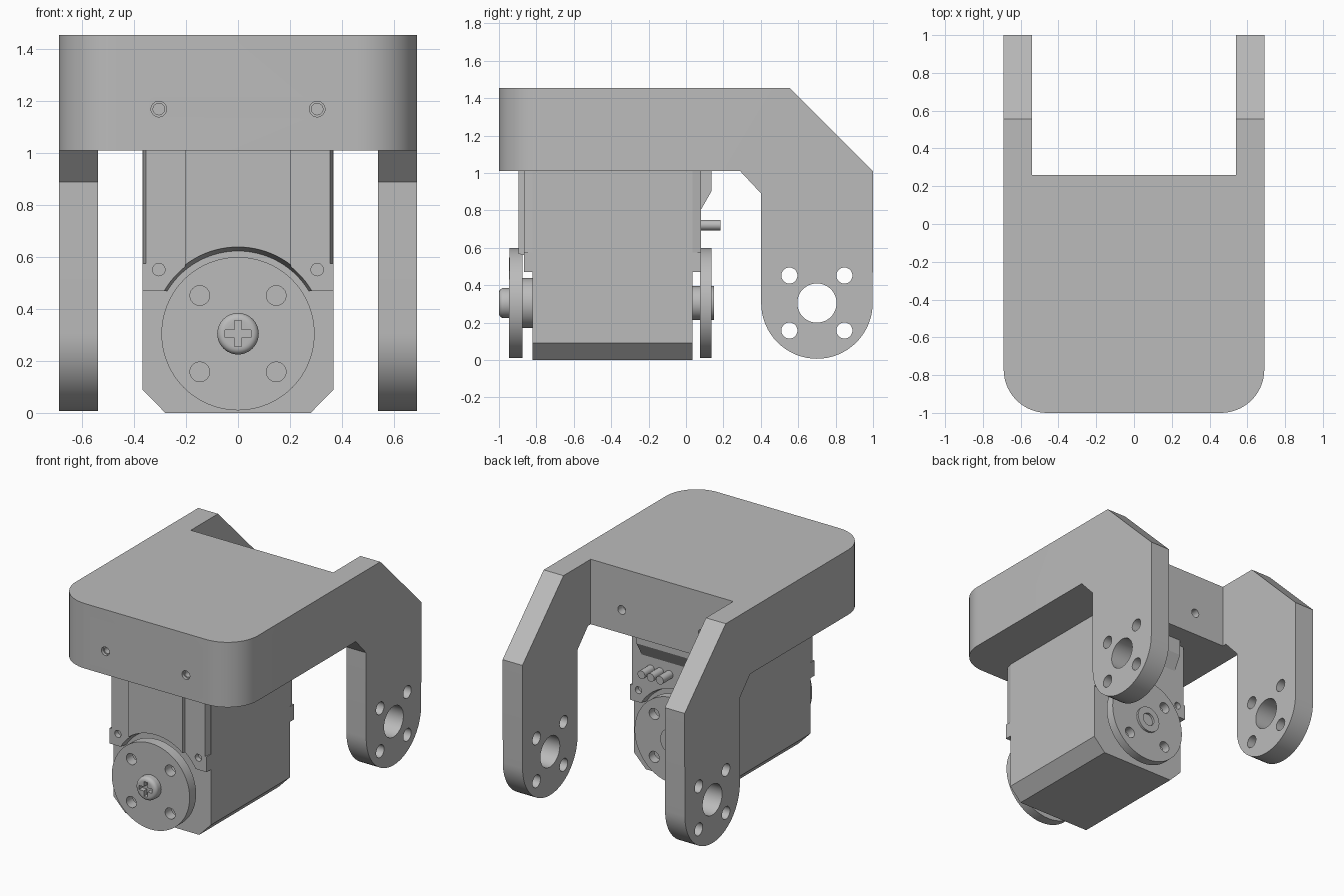
import bpy, bmesh, math
from mathutils import Matrix, Vector

if "Cube" in bpy.data.objects:
    bpy.data.objects.remove(bpy.data.objects["Cube"])

grey = bpy.data.materials.new("matte grey")
grey.use_nodes = True
grey.diffuse_color = (0.5, 0.5, 0.5, 1)
grey.node_tree.nodes["Principled BSDF"].inputs["Base Color"].default_value = (0.5, 0.5, 0.5, 1)

AXLE_Z = 0.305      # height of every rotation axis
BOLT = 0.147        # bolt pattern offset
EAR_X = 0.305       # mounting hole offset
SIDES = (-1, 1)


def finish(name, bm):
    bmesh.ops.recalc_face_normals(bm, faces=bm.faces)
    mesh = bpy.data.meshes.new(name)
    bm.to_mesh(mesh)
    bm.free()
    mesh.materials.append(grey)
    ob = bpy.data.objects.new(name, mesh)
    bpy.context.collection.objects.link(ob)
    return ob


def prism(name, points, axis, lo, hi):
    """Extrude a flat outline along an axis; points use the other two axes in order."""
    def place(p, d):
        c = list(p)
        c.insert("xyz".index(axis), d)
        return c
    bm = bmesh.new()
    face = bm.faces.new([bm.verts.new(place(p, lo)) for p in points])
    new = bmesh.ops.extrude_face_region(bm, geom=[face])["geom"]
    shift = Vector(place((0, 0), hi - lo))
    bmesh.ops.translate(bm, vec=shift, verts=[v for v in new if isinstance(v, bmesh.types.BMVert)])
    return finish(name, bm)


def box(name, x, y, z):
    return prism(name, [(x[0], y[0]), (x[1], y[0]), (x[1], y[1]), (x[0], y[1])], "z", *z)


def rod(name, axis, a, b, lo, hi, r, r_hi=None, seg=48):
    """Cylinder or cone along x or y; a and b are its centre on the other two axes."""
    bm = bmesh.new()
    bmesh.ops.create_cone(bm, cap_ends=True, segments=seg, radius1=r,
                          radius2=r if r_hi is None else r_hi, depth=hi - lo)
    mid = (lo + hi) / 2
    if axis == "x":
        turn, pos = Matrix.Rotation(math.pi / 2, 4, "Y"), (mid, a, b)
    else:
        turn, pos = Matrix.Rotation(-math.pi / 2, 4, "X"), (a, mid, b)
    bm.transform(Matrix.Translation(pos) @ turn)
    return finish(name, bm)


def bevel_edges(ob, rule, width, segments):
    bm = bmesh.new()
    bm.from_mesh(ob.data)
    edges = [e for e in bm.edges if rule(*[v.co for v in e.verts])]
    bmesh.ops.bevel(bm, geom=edges, offset=width, segments=segments, profile=0.5, affect="EDGES")
    bm.to_mesh(ob.data)
    bm.free()


def cut(ob, *cutters):
    for c in cutters:
        c.hide_render = True
        mod = ob.modifiers.new("cut", "BOOLEAN")
        mod.operation, mod.solver, mod.object = "DIFFERENCE", "EXACT", c
        bpy.context.view_layer.objects.active = ob
        bpy.ops.object.modifier_apply(modifier=mod.name)
        bpy.data.objects.remove(c)
    return ob


def bolt_holes(axis, a, lo, hi, r):
    return [rod("hole", axis, a + i * BOLT, AXLE_Z + j * BOLT, lo, hi, r, seg=24)
            for i in SIDES for j in SIDES]


# Bracket: side profile with rounded arm ends, then the gap between the arms
arm_y, arm_r = 0.7, 0.298
profile = [(-1, 1.01), (-1, 1.455), (0.555, 1.455), (1, 1.01)]
profile += [(arm_y + arm_r * math.cos(t), AXLE_Z - arm_r * math.sin(t))
            for t in [math.pi * i / 32 for i in range(33)]]
profile += [(0.402, 0.89), (0.29, 1.01)]
bracket = prism("bracket", profile, "x", -0.69, 0.69)
bevel_edges(bracket, lambda a, b: a.y < -0.99 and b.y < -0.99 and abs(a.z - b.z) > 0.1, 0.23, 14)
cut(bracket, box("gap", (-0.54, 0.54), (0.26, 1.2), (-0.2, 1.6)),
    rod("bore", "x", arm_y, AXLE_Z, -0.8, 0.8, 0.105),
    *bolt_holes("x", arm_y, -0.8, 0.8, 0.043))
for s in SIDES:
    cut(bracket, rod("hole", "y", s * EAR_X, 1.17, -1.1, -0.9, 0.03, seg=24),
        rod("hole", "y", s * EAR_X, 1.17, 0.12, 0.4, 0.03, seg=24))
    # narrower screw sleeve inside each bracket hole
    for lo, hi in ((-0.98, -0.9), (0.12, 0.2)):
        sleeve = rod("bracket_sleeve", "y", s * EAR_X, 1.17, lo, hi, 0.03, seg=24)
        cut(sleeve, rod("hole", "y", s * EAR_X, 1.17, lo - 0.02 if lo < 0 else lo + 0.02,
                        hi - 0.02 if lo < 0 else hi + 0.02, 0.022, seg=24))

# Motor housing with chamfered bottom edges
prism("motor_housing", [(-0.28, 0), (0.28, 0), (0.368, 0.09), (0.368, 1.03),
                        (-0.368, 1.03), (-0.368, 0.09)], "y", -0.82, 0.035)


def end_cover(name, inner, outer):
    """Raised end plate, its upper edges tapered, arched over the horn disc."""
    parts = [
        prism(name + "_upper", [(-0.368, inner), (-0.355, outer), (0.355, outer), (0.368, inner)],
              "z", 0.575, 1.03),
        box(name + "_lower", (-0.368, 0.368), (inner, outer), (0.47, 0.575))]
    d = math.copysign(0.1, outer - inner)
    for p in parts:
        radii = (0.34, 0.315) if d < 0 else (0.315, 0.34)
        ends = sorted((inner - d / 10, outer + d / 2))
        cut(p, rod("arch", "y", 0, AXLE_Z, *ends, *radii, seg=96))
    for s in SIDES:
        ends = sorted((outer - d * 0.35, outer + d))
        cut(parts[1], rod("hole", "y", s * EAR_X, 0.552, *ends, 0.024, seg=24))


end_cover("front_cover", -0.815, -0.865)
end_cover("back_cover", 0.03, 0.08)

# Raised centre panel on the front
panel = box("front_panel", (-0.205, 0.205), (-0.895, -0.82), (0.5, 1.03))
cut(panel, rod("arch", "y", 0, AXLE_Z, -0.95, -0.8, 0.345, 0.315, seg=96))

# Cable socket block and connector pins on the back
prism("socket_block", [(0.075, 0.795), (0.135, 0.9), (0.135, 1.03), (0.075, 1.03)], "x", -0.28, 0.28)
for i in range(3):
    rod("connector_pin", "y", 0.07 + 0.07 * i, 0.722, 0.07, 0.185, 0.028, seg=24)

# Front horn disc with hub and cross-slot screw
horn = rod("front_horn", "y", 0, AXLE_Z, -0.945, -0.875, 0.295, seg=96)
cut(horn, *bolt_holes("y", 0, -1, -0.8, 0.038))
rod("front_hub", "y", 0, AXLE_Z, -0.88, -0.81, 0.133)
screw = rod("screw_head", "y", 0, AXLE_Z, -1, -0.94, 0.08)
bevel_edges(screw, lambda a, b: a.y < -0.99 and b.y < -0.99, 0.025, 5)
for w, h in ((0.05, 0.014), (0.014, 0.05)):
    cut(screw, box("slot", (-w, w), (-1.1, -0.965), (AXLE_Z - h, AXLE_Z + h)))

# Back horn disc with bored hub
back_horn = rod("back_horn", "y", 0, AXLE_Z, 0.075, 0.135, 0.295, seg=96)
cut(back_horn, *bolt_holes("y", 0, 0, 0.2, 0.038))
hub = rod("back_hub", "y", 0, AXLE_Z, 0.03, 0.15, 0.09)
cut(hub, rod("bore", "y", 0, AXLE_Z, 0.09, 0.3, 0.045, seg=32))

# Smooth the curved walls, keep edges sharp
bpy.ops.object.select_all(action="DESELECT")
for ob in bpy.context.scene.objects:
    if ob.type == "MESH" and grey.name in ob.data.materials:
        ob.select_set(True)
        bpy.context.view_layer.objects.active = ob
bpy.ops.object.shade_smooth_by_angle(angle=math.radians(25))
